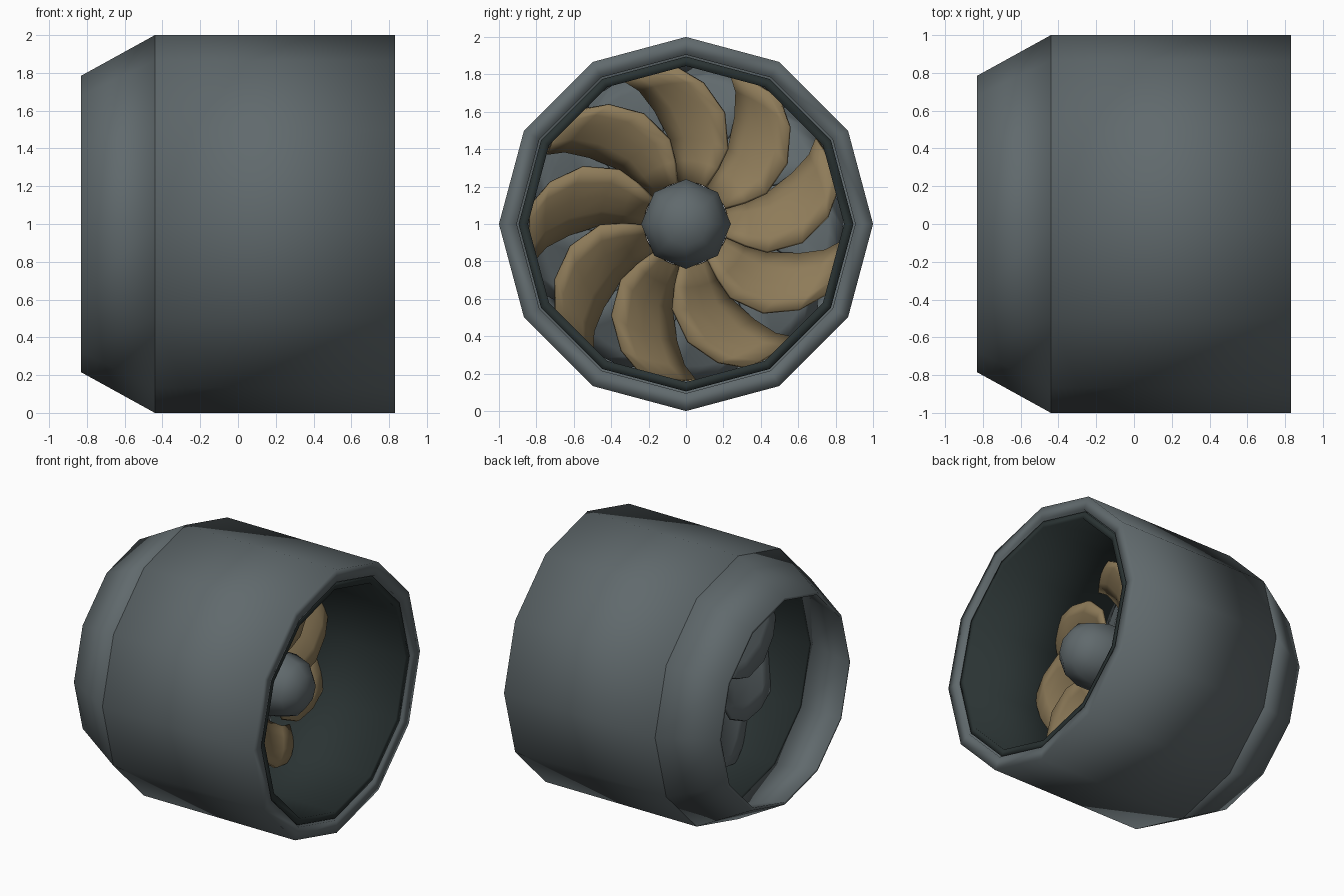
import bpy, bmesh, math

cube = bpy.data.objects.get("Cube")
if cube:
    bpy.data.objects.remove(cube, do_unlink=True)


def material(name, rgb):
    m = bpy.data.materials.new(name)
    m.use_nodes = True
    m.diffuse_color = (*rgb, 1)
    m.node_tree.nodes["Principled BSDF"].inputs["Base Color"].default_value = (*rgb, 1)
    return m


grey = material("slate grey", (0.118, 0.143, 0.152))
dark = material("dark lining", (0.023, 0.033, 0.033))
tan = material("bronze tan", (0.27, 0.198, 0.1))


def finish(bm, name, mat, angle):
    bmesh.ops.recalc_face_normals(bm, faces=bm.faces)
    mesh = bpy.data.meshes.new(name)
    bm.to_mesh(mesh)
    bm.free()
    mesh.materials.append(mat)
    obj = bpy.data.objects.new(name, mesh)
    bpy.context.collection.objects.link(obj)
    bpy.ops.object.select_all(action="DESELECT")
    obj.select_set(True)
    bpy.context.view_layer.objects.active = obj
    bpy.ops.object.shade_smooth_by_angle(angle=math.radians(angle))
    return obj


def lathe(name, profile, sides, mat, closed):
    """Revolve (x, radius) points about the engine axis, smooth all over."""
    bm = bmesh.new()
    rings = []
    for x, r in profile:
        ring = []
        for i in range(sides):
            a = math.tau * i / sides
            ring.append(bm.verts.new((x, r * math.cos(a), 1 + r * math.sin(a))))
        rings.append(ring)
    pairs = list(zip(rings, rings[1:]))
    if closed:
        pairs.append((rings[-1], rings[0]))
    else:
        bm.faces.new(rings[0])
        bm.faces.new(rings[-1])
    for a, b in pairs:
        for i in range(sides):
            j = (i + 1) % sides
            bm.faces.new((a[i], a[j], b[j], b[i]))
    return finish(bm, name, mat, 180)


# Casing, tapered tail collar and inner lining
lathe("casing", [(-0.44, 1), (0.83, 1), (0.83, 0.905), (-0.44, 0.905)], 12, grey, True)
lathe("tail_collar", [(-0.44, 1), (-0.83, 0.785), (-0.83, 0.765), (-0.44, 0.87)], 12, grey, True)
lathe("inner_lining", [(-0.44, 0.895), (0.815, 0.895), (0.815, 0.845), (-0.44, 0.845)], 12, dark, True)

# Long hub with a blunt domed nose
lathe("hub", [(-0.2, 0.2), (-0.14, 0.24), (0.37, 0.24), (0.5, 0.2), (0.57, 0.12), (0.59, 0.03)],
      8, grey, False)

# Blade stations: radius, front edge angle, rear edge angle, pitch depth
STATIONS = [(0.225, 62, 101, 0.2), (0.34, 60, 100, 0.21), (0.46, 61, 100, 0.21),
            (0.63, 71, 105, 0.2), (0.76, 83, 109, 0.17), (0.835, 93, 113, 0.14)]


def blade_ring(name, mat, x0, count, mirror, widen, bulge):
    """Swept, cambered blades, repeated round the hub."""
    bm = bmesh.new()
    cols = 4
    for k in range(count):
        turn = math.tau * k / count
        grid = []
        for r, front, rear, depth in STATIONS:
            row = []
            for c in range(cols + 1):
                s = c / cols
                a = math.radians(front + (rear + widen - front) * s)
                camber = bulge * math.sin(math.pi * s)
                x = x0 + mirror * (depth * (0.5 - s) + camber)
                a = mirror * (a - math.pi / 2) + math.pi / 2 + turn
                row.append(bm.verts.new((x, r * math.cos(a), 1 + r * math.sin(a))))
            grid.append(row)
        for lower, upper in zip(grid, grid[1:]):
            for c in range(cols):
                bm.faces.new((lower[c], lower[c + 1], upper[c + 1], upper[c]))
    obj = finish(bm, name, mat, 45)
    solid = obj.modifiers.new("thickness", "SOLIDIFY")
    solid.thickness = 0.025
    solid.offset = 0
    return obj


blade_ring("fan_blades", tan, 0.11, 9, 1, 0, 0.03)
blade_ring("rear_vanes", grey, -0.11, 9, -1, 14, 0.01)
